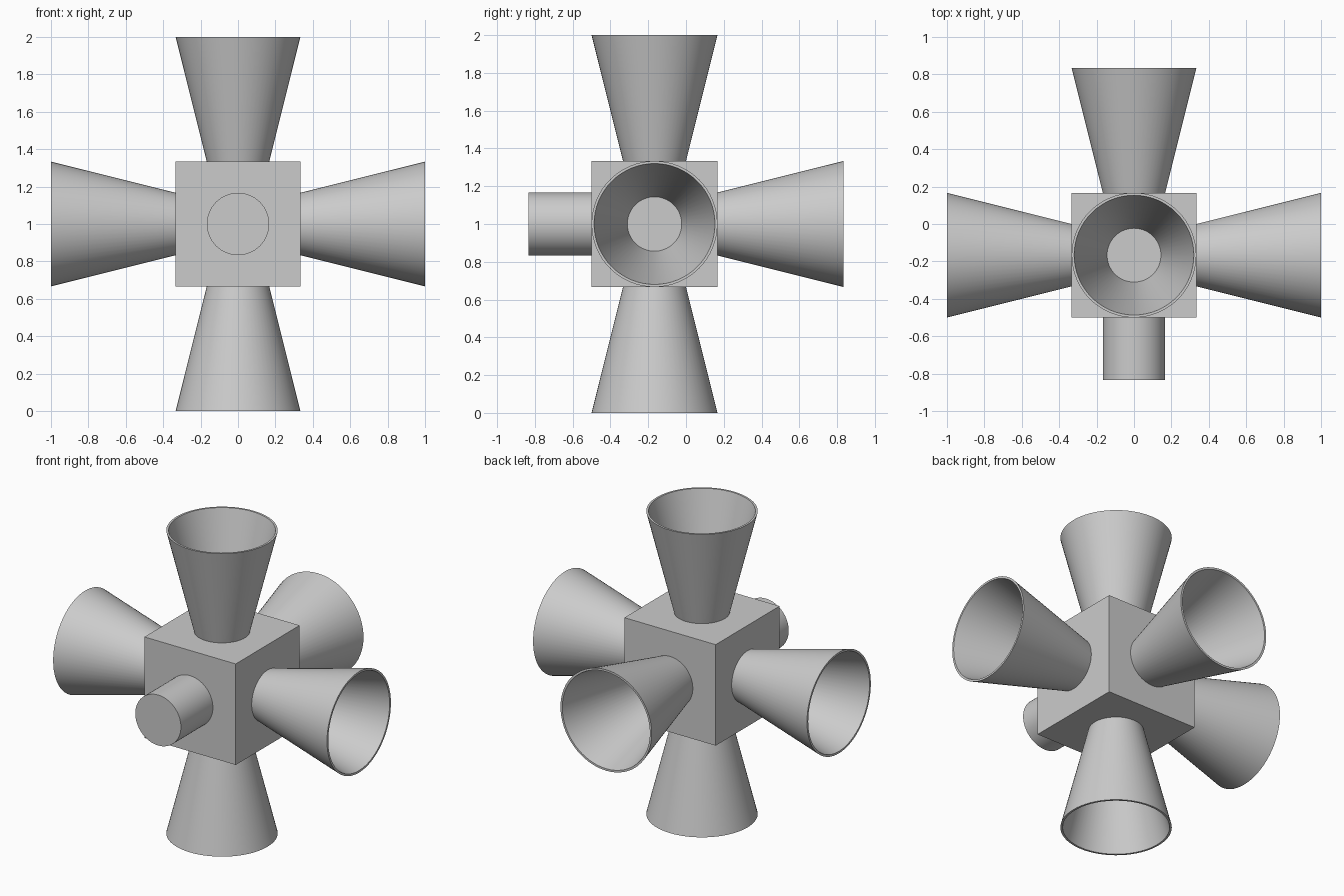
import bpy, bmesh
from math import tau
from mathutils import Vector

if "Cube" in bpy.data.objects:
    bpy.data.objects.remove(bpy.data.objects["Cube"])

CENTRE = Vector((0, -1 / 6, 1))
HALF = 1 / 3
SIDES = 64


def lathe(name, profile, direction, closed):
    """Spin (radius, distance) points about the axis leaving the hub centre."""
    bm = bmesh.new()
    verts = [bm.verts.new((r, 0, d)) for r, d in profile]
    edges = [bm.edges.new(pair) for pair in zip(verts, verts[1:])]
    if closed:
        edges.append(bm.edges.new((verts[-1], verts[0])))
    bmesh.ops.spin(bm, geom=verts + edges, cent=(0, 0, 0), axis=(0, 0, 1),
                   angle=tau, steps=SIDES, use_merge=True)
    bmesh.ops.remove_doubles(bm, verts=bm.verts, dist=1e-5)
    bmesh.ops.recalc_face_normals(bm, faces=bm.faces)
    mesh = bpy.data.meshes.new(name)
    bm.to_mesh(mesh)
    bm.free()
    obj = bpy.data.objects.new(name, mesh)
    bpy.context.collection.objects.link(obj)
    obj.location = CENTRE
    obj.rotation_euler = Vector(direction).to_track_quat('Z', 'Y').to_euler()
    bpy.ops.object.select_all(action='DESELECT')
    obj.select_set(True)
    bpy.context.view_layer.objects.active = obj
    bpy.ops.object.shade_smooth_by_angle(angle=0.52)
    return obj


# Central cube
bpy.ops.mesh.primitive_cube_add(size=2 * HALF, location=CENTRE)
bpy.context.object.name = "hub"

# Five hollow flared horns, rooted slightly inside the cube
horn = [(0.1633, 0.32), (HALF, 1.0), (0.32, 1.0), (0.1405, 0.32)]
directions = {
    "left": (-1, 0, 0), "right": (1, 0, 0), "back": (0, 1, 0),
    "top": (0, 0, 1), "bottom": (0, 0, -1),
}
for side, direction in directions.items():
    lathe(side + "_horn", horn, direction, True)

# Solid round peg on the front
peg = [(0, 0.32), (1 / 6, 0.32), (1 / 6, 2 / 3), (0, 2 / 3)]
lathe("front_peg", peg, (0, -1, 0), False)
